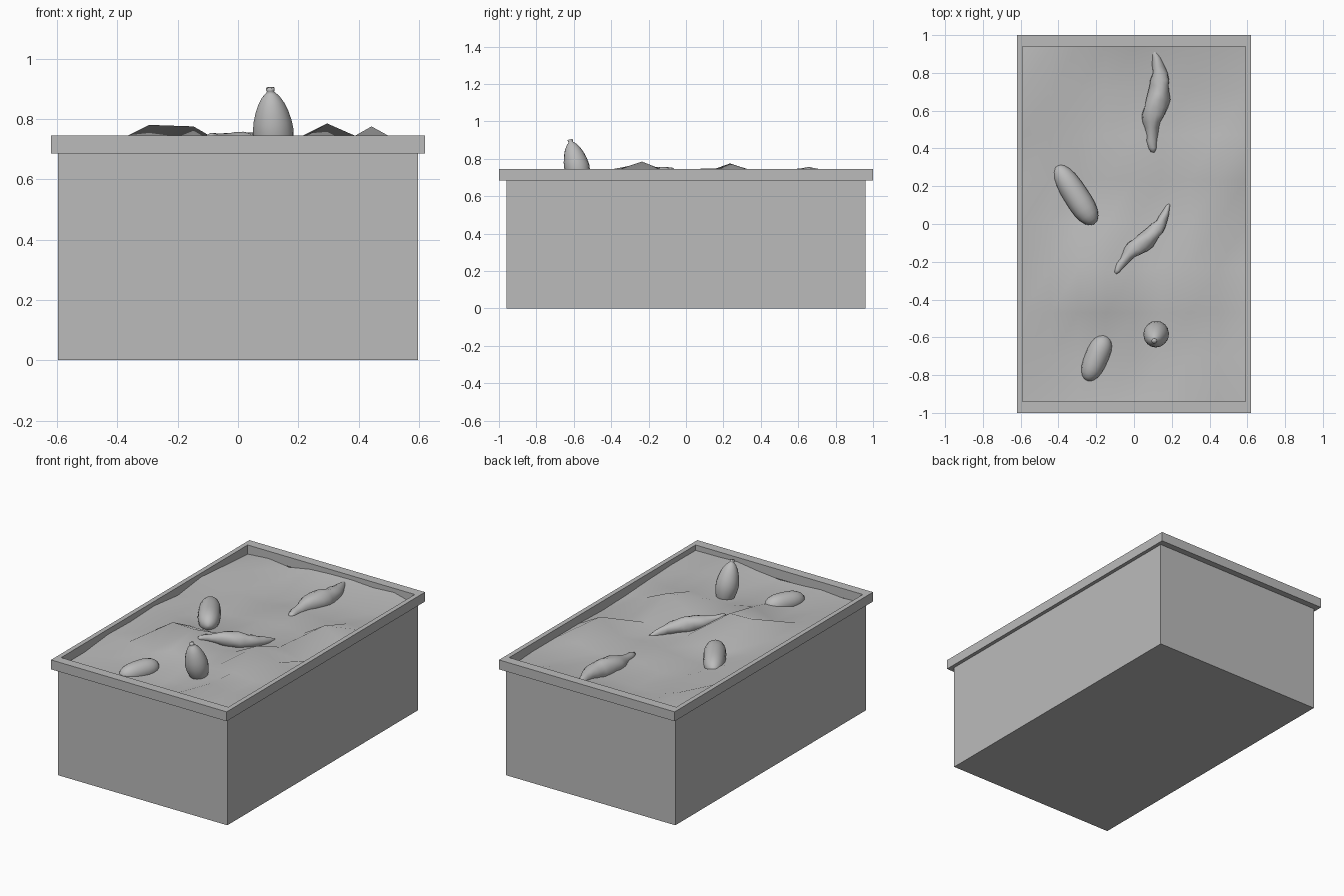
import bpy, bmesh, math, random
from mathutils import Vector

cube = bpy.data.objects.get("Cube")
if cube:
    bpy.data.objects.remove(cube, do_unlink=True)
random.seed(4)

grey = bpy.data.materials.new("plain grey")
grey.use_nodes = True
COLOUR = (0.5, 0.5, 0.5, 1)
grey.diffuse_color = COLOUR
grey.node_tree.nodes["Principled BSDF"].inputs["Base Color"].default_value = COLOUR


def finish(name, bm, smooth=False):
    bmesh.ops.recalc_face_normals(bm, faces=bm.faces)
    mesh = bpy.data.meshes.new(name)
    for face in bm.faces:
        face.smooth = smooth
    bm.to_mesh(mesh)
    bm.free()
    mesh.materials.append(grey)
    obj = bpy.data.objects.new(name, mesh)
    bpy.context.collection.objects.link(obj)
    return obj


def rect_ring(bm, x, y, z):
    return [bm.verts.new((sx * x, sy * y, z))
            for sx, sy in ((-1, -1), (1, -1), (1, 1), (-1, 1))]


def bridge(bm, a, b):
    n = len(a)
    for i in range(n):
        bm.faces.new((a[i], a[(i + 1) % n], b[(i + 1) % n], b[i]))


def spindle(name, start, end, stations, sides=16, ripple=0.0):
    """Rings along start-end; each station is (fraction, sideways shift, radius)."""
    start, end = Vector(start), Vector(end)
    axis = (end - start).normalized()
    ref = Vector((0, 0, 1)) if abs(axis.z) < 0.8 else Vector((0, 1, 0))
    side = axis.cross(ref).normalized()
    up = side.cross(axis)
    bm = bmesh.new()
    rings = []
    for k, (t, shift, r) in enumerate(stations):
        centre = start.lerp(end, t) + side * shift
        ring = []
        for i in range(sides):
            a = math.tau * i / sides
            rr = r * (1 + ripple * math.sin(3 * a + 1.3 * k))
            ring.append(bm.verts.new(centre + (side * math.cos(a) + up * math.sin(a)) * rr))
        rings.append(ring)
    for a, b in zip(rings, rings[1:]):
        bridge(bm, a, b)
    bm.faces.new(rings[0])
    bm.faces.new(rings[-1])
    return finish(name, bm, True)


# Crate body: open box
bm = bmesh.new()
low, high = rect_ring(bm, 0.597, 0.96, 0), rect_ring(bm, 0.597, 0.96, 0.69)
bridge(bm, low, high)
bm.faces.new(low)
finish("crate_body", bm)

# Rim: rectangular frame around the top
bm = bmesh.new()
loops = [rect_ring(bm, x, y, z) for x, y, z in
         ((0.62, 1, 0.685), (0.62, 1, 0.745), (0.59, 0.94, 0.745), (0.59, 0.94, 0.685))]
for i in range(4):
    bridge(bm, loops[i], loops[(i + 1) % 4])
finish("crate_rim", bm)

# Soil: coarse uneven sheet, with the notable mounds and dips by grid cell
MOUNDS = {(2, 3): 0.78, (3, 3): 0.775, (6, 3): 0.785, (7, 5): 0.775,
          (5, 2): 0.695, (7, 4): 0.645, (3, 2): 0.73, (1, 2): 0.705,
          (7, 3): 0.72, (6, 1): 0.725, (7, 2): 0.69, (4, 4): 0.68,
          (2, 5): 0.66, (2, 4): 0.66, (3, 4): 0.66, (3, 5): 0.67,
          (2, 1): 0.67, (3, 1): 0.67, (5, 1): 0.67, (5, 6): 0.69,
          (5, 7): 0.67, (5, 5): 0.70, (4, 3): 0.69, (5, 4): 0.66}
N = 8
bm = bmesh.new()
grid = []
for j in range(N + 1):
    row = []
    for i in range(N + 1):
        edge = i in (0, N) or j in (0, N)
        z = 0.70 + random.uniform(-0.02, 0.02) if edge else 0.685 + random.uniform(-0.03, 0.03)
        z = MOUNDS.get((i, j), z)
        row.append(bm.verts.new((1.18 * (i / N - 0.5), 1.88 * (j / N - 0.5), z)))
    grid.append(row)
for j in range(N):
    for i in range(N):
        bm.faces.new((grid[j][i], grid[j][i + 1], grid[j + 1][i + 1], grid[j + 1][i]))
finish("soil", bm, True)


# Rounded tubers
def capsule(name, start, end, radius):
    stations = []
    for k in range(13):
        u = -math.cos(math.pi * k / 12)
        stations.append(((u + 1) / 2, 0, max(0.003, radius * (1 - abs(u) ** 3) ** 0.5 * (1 + 0.06 * u))))
    spindle(name, start, end, stations)


capsule("tuber_long", (-0.41, 0.31, 0.68), (-0.21, 0.0, 0.685), 0.066)
capsule("tuber_short", (-0.25, -0.83, 0.675), (-0.15, -0.59, 0.68), 0.062)

# Knobbly tapering roots
ROOT = ((0, -0.015, 0.006), (0.06, -0.005, 0.016), (0.12, 0.01, 0.025), (0.2, 0.02, 0.034),
        (0.26, 0.03, 0.038), (0.33, 0.03, 0.05), (0.38, 0.03, 0.05), (0.45, 0.026, 0.057),
        (0.51, 0.02, 0.064), (0.58, 0.011, 0.062), (0.65, 0, 0.06), (0.72, -0.008, 0.047),
        (0.77, -0.008, 0.038), (0.84, -0.006, 0.03), (0.9, -0.008, 0.027), (0.96, -0.002, 0.022),
        (1, 0, 0.012))


def root(name, start, end, scale):
    # sideways axis points to -x for a root running towards -y
    spindle(name, start, end, [(t, -s * scale, r * scale) for t, s, r in ROOT], 14, 0.07)


root("root_back", (0.11, 0.95, 0.695), (0.10, 0.38, 0.685), 1.0)
root("root_middle", (0.20, 0.11, 0.665), (-0.10, -0.26, 0.74), 0.78)

# Upright bulb with a short stalk
BULB = ((0, 0, 0.02), (0.06, 0, 0.04), (0.18, 0, 0.055), (0.32, 0, 0.065), (0.45, 0, 0.068),
        (0.58, 0, 0.063), (0.7, 0, 0.054), (0.8, 0, 0.043), (0.88, 0, 0.03), (0.93, 0, 0.017),
        (0.95, 0, 0.012), (0.97, 0, 0.014), (1, 0, 0.014))
spindle("bulb", (0.125, -0.555, 0.64), (0.107, -0.62, 0.903), BULB)
